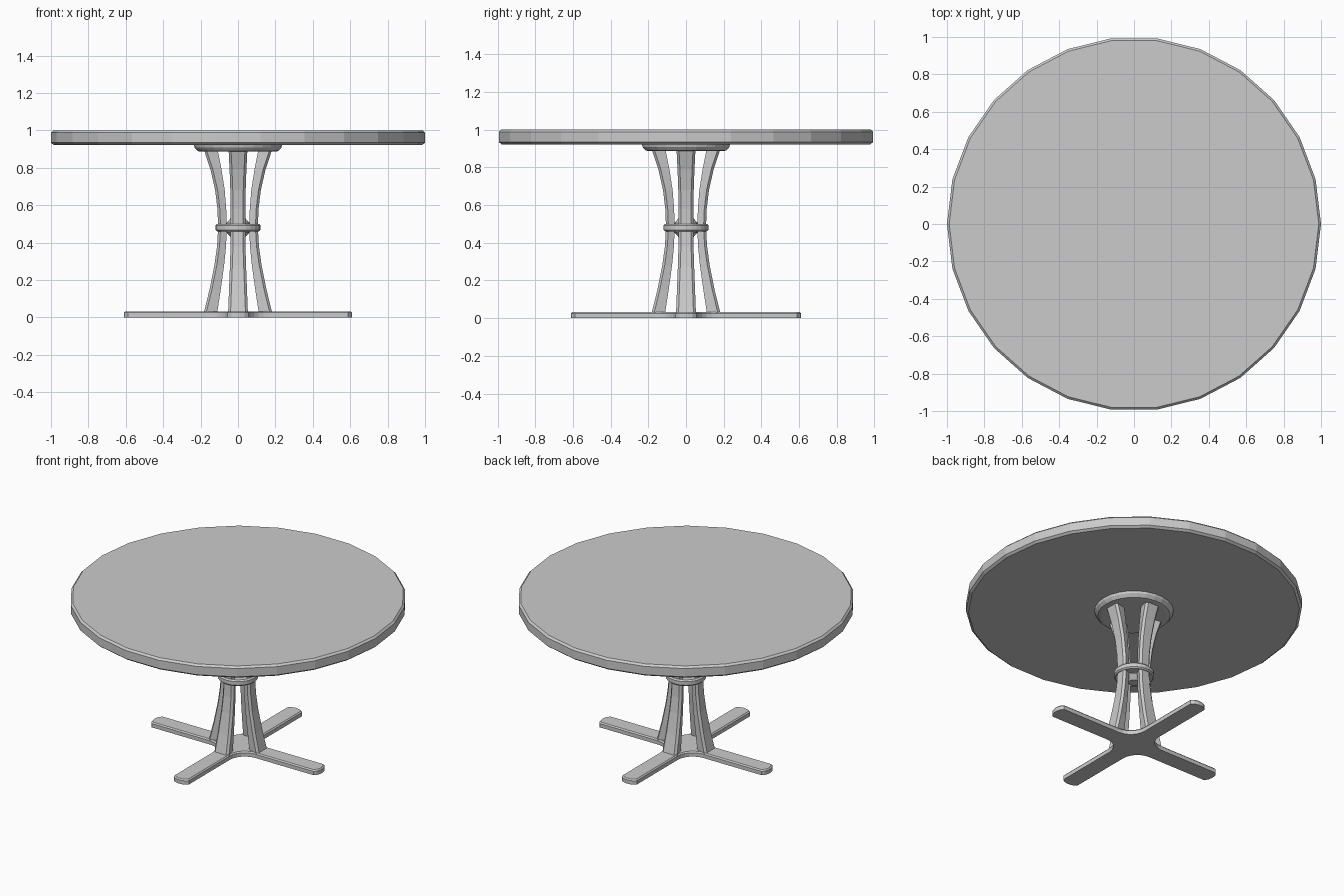
import bpy, bmesh
from math import sin, cos, pi, radians

if "Cube" in bpy.data.objects:
    bpy.data.objects.remove(bpy.data.objects["Cube"])


def finish(name, bm):
    bmesh.ops.remove_doubles(bm, verts=bm.verts, dist=1e-5)
    bmesh.ops.recalc_face_normals(bm, faces=bm.faces)
    me = bpy.data.meshes.new(name)
    bm.to_mesh(me)
    bm.free()
    ob = bpy.data.objects.new(name, me)
    bpy.context.collection.objects.link(ob)
    return ob


def loft(name, rings):
    """Skin a stack of equal-length point rings and cap both ends."""
    bm = bmesh.new()
    vs = [[bm.verts.new(p) for p in r] for r in rings]
    n = len(vs[0])
    for a, b in zip(vs, vs[1:]):
        for i in range(n):
            j = (i + 1) % n
            bm.faces.new((a[i], a[j], b[j], b[i]))
    bm.faces.new(vs[0])
    bm.faces.new(vs[-1])
    return finish(name, bm)


def turned(name, profile, sides):
    return loft(name, [[(r * cos(2 * pi * i / sides), r * sin(2 * pi * i / sides), z)
                        for i in range(sides)] for r, z in profile])


# Round parts: (radius, height) profiles
turned("table_top", [(0.985, 0.922), (1.0, 0.934), (1.0, 0.988), (0.988, 1.0)], 26)
turned("top_mount", [(0.195, 0.886), (0.215, 0.889), (0.232, 0.908), (0.236, 0.925)], 26)
turned("middle_ring", [(0.112, 0.460), (0.120, 0.468), (0.120, 0.492), (0.112, 0.500)], 26)
turned("middle_hub", [(0.035, 0.425), (0.062, 0.455), (0.062, 0.505), (0.035, 0.535)], 16)

# Curved column legs: height, inner radius, outer radius, half width
stations = [(0.02, 0.112, 0.184, 0.053), (0.15, 0.092, 0.152, 0.048),
            (0.28, 0.074, 0.126, 0.043), (0.38, 0.064, 0.112, 0.040),
            (0.48, 0.060, 0.106, 0.039), (0.58, 0.063, 0.110, 0.039),
            (0.68, 0.071, 0.122, 0.041), (0.79, 0.088, 0.147, 0.045),
            (0.89, 0.108, 0.180, 0.050)]
c = 0.013
rings = [[(a, -w + c, z), (b - c, -w, z), (b, -w + c, z),
          (b, w - c, z), (b - c, w, z), (a, w - c, z)] for z, a, b, w in stations]
for k, side in enumerate(("right", "back", "left", "front")):
    leg = loft("column_leg_" + side, rings)
    leg.rotation_euler.z = k * pi / 2


# Four-armed base: rounded tips, filleted inner corners
def cross_outline(inset, z):
    w, tip, f = 0.055 - inset, 0.61 - inset, 0.11
    r = f + inset
    quarter = [(tip - 0.022, -w), (tip - 0.006, -w * 0.65), (tip, -w * 0.2),
               (tip, w * 0.2), (tip - 0.006, w * 0.65), (tip - 0.022, w)]
    for i in range(7):
        t = radians(270 - 15 * i)
        quarter.append((w + r + r * cos(t), w + r + r * sin(t)))
    pts = []
    for k in range(4):
        ca, sa = round(cos(k * pi / 2)), round(sin(k * pi / 2))
        pts += [(x * ca - y * sa, x * sa + y * ca, z) for x, y in quarter]
    return pts


loft("cross_base", [cross_outline(0, 0), cross_outline(0, 0.025), cross_outline(0.007, 0.033)])
